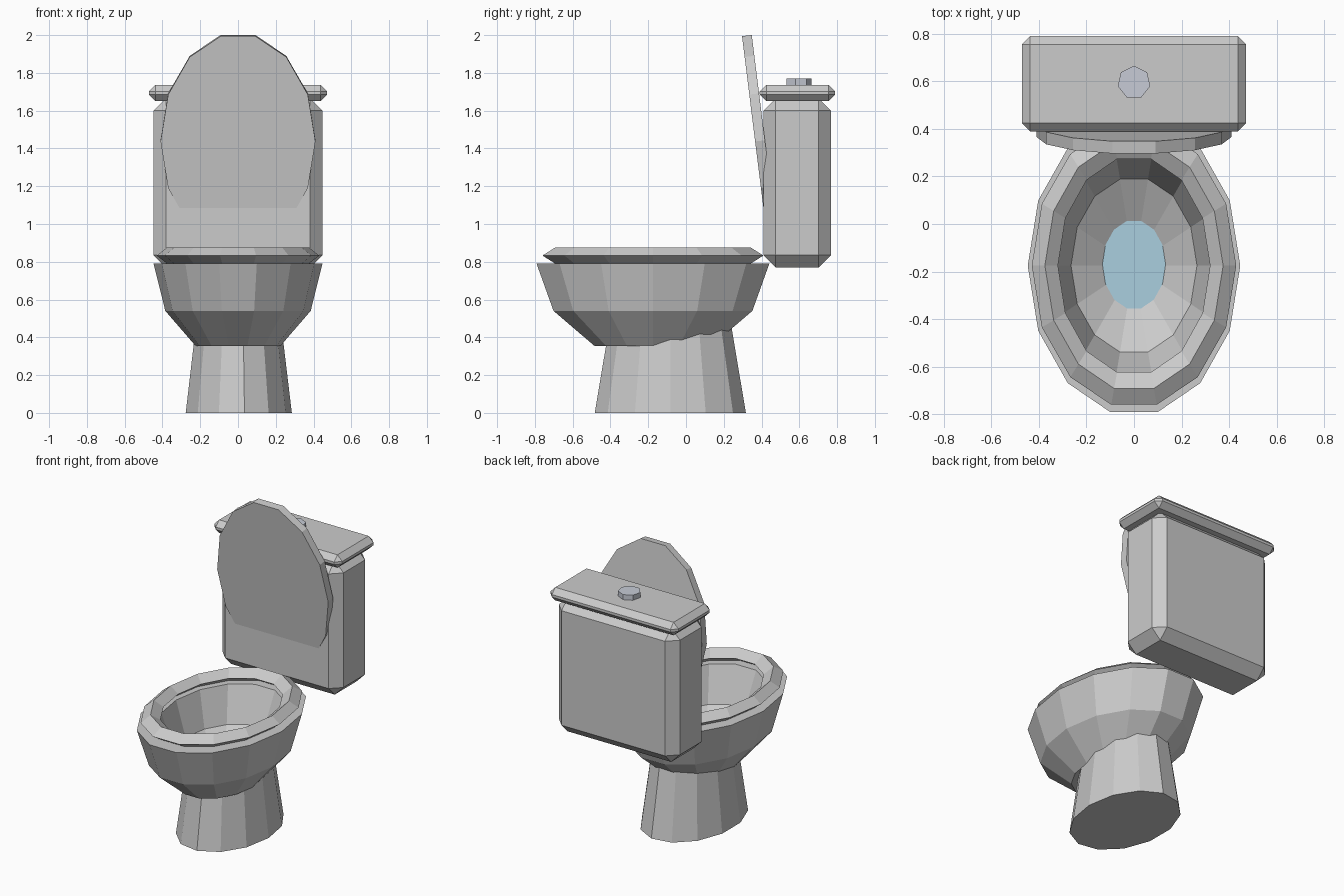
import bpy, bmesh, math
from mathutils import Matrix, Vector

if "Cube" in bpy.data.objects:
    bpy.data.objects.remove(bpy.data.objects["Cube"])


def finish(name, bm, color=None):
    bmesh.ops.recalc_face_normals(bm, faces=bm.faces[:])
    mesh = bpy.data.meshes.new(name)
    bm.to_mesh(mesh)
    bm.free()
    obj = bpy.data.objects.new(name, mesh)
    bpy.context.collection.objects.link(obj)
    if color:
        mat = bpy.data.materials.new(name + "_colour")
        mat.diffuse_color = (*color, 1)
        mat.use_nodes = True
        mat.node_tree.nodes["Principled BSDF"].inputs["Base Color"].default_value = mat.diffuse_color
        mesh.materials.append(mat)
    return obj


def loft(name, rings, sides, centre_y, closed=False, color=None, matrix=None, start=0.0):
    """Join elliptical rings (rx, ry, z); cap both ends unless closed."""
    bm = bmesh.new()
    loops = []
    for rx, ry, z in rings:
        angles = [start + 2 * math.pi * i / sides for i in range(sides)]
        loops.append([bm.verts.new((rx * math.cos(a), centre_y + ry * math.sin(a), z))
                      for a in angles])
    pairs = list(zip(loops, loops[1:]))
    if closed:
        pairs.append((loops[-1], loops[0]))
    else:
        bm.faces.new(loops[0])
        bm.faces.new(loops[-1])
    for a, b in pairs:
        for i in range(sides):
            j = (i + 1) % sides
            bm.faces.new((a[i], a[j], b[j], b[i]))
    if matrix:
        bm.transform(matrix)
    return finish(name, bm, color)


def chamfer_box(name, low, high, width):
    """Box between two corners with every edge chamfered."""
    low, high = Vector(low), Vector(high)
    bm = bmesh.new()
    bmesh.ops.create_cube(bm, size=1, matrix=Matrix.Translation((low + high) / 2)
                          @ Matrix.Diagonal((*(high - low), 1)))
    bmesh.ops.bevel(bm, geom=bm.edges[:], offset=width, segments=1,
                    affect='EDGES', profile=0.5)
    return finish(name, bm)


BOWL_Y = -0.175

# Pedestal
loft("pedestal", [(0.285, 0.403, 0), (0.231, 0.327, 0.45)], 13, -0.083)

# Bowl: outer wall up, over the rim, and down the inside
loft("bowl", [(0.225, 0.318, 0.355), (0.385, 0.54, 0.54), (0.447, 0.632, 0.79),
              (0.335, 0.47, 0.79), (0.265, 0.373, 0.56), (0.125, 0.178, 0.456)],
     14, BOWL_Y)

# Water
loft("water", [(0.12, 0.17, 0.457), (0.133, 0.19, 0.464)], 14, -0.17,
     color=(0.40, 0.62, 0.74))

# Seat ring with a diamond cross-section
loft("seat", [(0.43, 0.60, 0.833), (0.375, 0.53, 0.876), (0.32, 0.46, 0.833),
              (0.375, 0.53, 0.79)], 14, BOWL_Y, closed=True)

# Raised lid leaning forward from the tank
tilt = math.radians(7.1)
lid_pose = Matrix.Translation((0, 0.366, 1.437)) @ Matrix.Rotation(math.pi / 2 + tilt, 4, 'X')
loft("lid", [(0.41, 0.576, 0), (0.41, 0.576, -0.052)], 14, 0, matrix=lid_pose)

# Tank and its cover
chamfer_box("tank", (-0.447, 0.41, 0.77), (0.447, 0.767, 1.665), 0.065)
chamfer_box("tank_cover", (-0.472, 0.39, 1.65), (0.472, 0.79, 1.737), 0.035)

# Flush button
loft("flush_button", [(0.07, 0.07, 1.73), (0.07, 0.07, 1.771)], 7, 0.595,
     color=(0.57, 0.60, 0.67), start=math.pi / 2)
